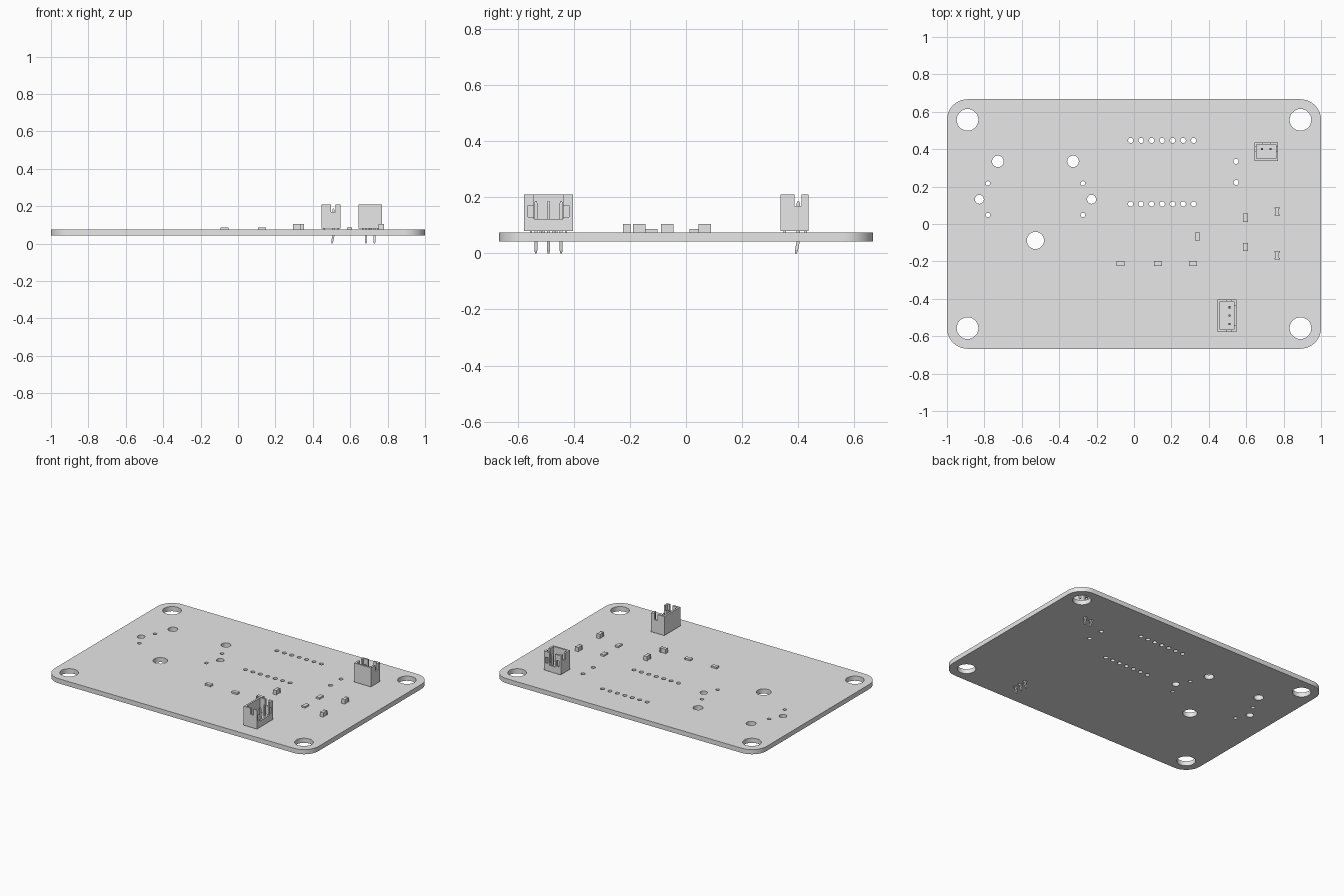
import bpy, bmesh
from math import pi, sin, cos
from mathutils import Matrix, Vector

cube = bpy.data.objects.get("Cube")
if cube:
    bpy.data.objects.remove(cube, do_unlink=True)

grey = bpy.data.materials.new("light grey")
grey.use_nodes = True
grey.diffuse_color = (0.8, 0.8, 0.8, 1)
grey.node_tree.nodes["Principled BSDF"].inputs["Base Color"].default_value = (0.8, 0.8, 0.8, 1)

BOTTOM, TOP = 0.043, 0.075


def link(name, mesh):
    obj = bpy.data.objects.new(name, mesh)
    bpy.context.collection.objects.link(obj)
    mesh.materials.clear()
    mesh.materials.append(grey)
    return obj


def add_box(bm, low, high):
    low, high = Vector(low), Vector(high)
    matrix = Matrix.Translation((low + high) / 2) @ Matrix.Diagonal((*(high - low), 1))
    bmesh.ops.create_cube(bm, size=1, matrix=matrix)


def boxes(name, spans):
    bm = bmesh.new()
    for low, high in spans:
        add_box(bm, low, high)
    mesh = bpy.data.meshes.new(name)
    bm.to_mesh(mesh)
    bm.free()
    return link(name, mesh)


def arc(x, y, r, start, end, steps):
    return [(x + r * cos(start + (end - start) * i / steps),
             y + r * sin(start + (end - start) * i / steps)) for i in range(steps + 1)]


def baked(obj):
    bpy.context.view_layer.update()
    return bpy.data.meshes.new_from_object(obj.evaluated_get(bpy.context.evaluated_depsgraph_get()))


def board(loops):
    # Outline and hole loops filled as one flat shape and extruded
    curve = bpy.data.curves.new("board_outline", "CURVE")
    curve.dimensions, curve.fill_mode = "2D", "BOTH"
    curve.extrude = (TOP - BOTTOM) / 2
    for loop in loops:
        spline = curve.splines.new("POLY")
        spline.points.add(len(loop) - 1)
        for point, (x, y) in zip(spline.points, loop):
            point.co = (x, y, 0, 1)
        spline.use_cyclic_u = True
    helper = bpy.data.objects.new("board_outline", curve)
    bpy.context.collection.objects.link(helper)
    mesh = baked(helper)
    bpy.data.objects.remove(helper, do_unlink=True)
    bm = bmesh.new()
    bm.from_mesh(mesh)
    bmesh.ops.remove_doubles(bm, verts=bm.verts, dist=0.0001)
    bmesh.ops.translate(bm, verts=bm.verts, vec=(0, 0, (TOP + BOTTOM) / 2))
    bmesh.ops.recalc_face_normals(bm, faces=bm.faces)
    bm.to_mesh(mesh)
    bm.free()
    obj = link("circuit_board", mesh)
    bpy.ops.object.select_all(action="DESELECT")
    obj.select_set(True)
    bpy.context.view_layer.objects.active = obj
    bpy.ops.object.shade_smooth_by_angle(angle=pi / 6)


def connector(name, x, y, turn, pins):
    # Local frame: pins run along x, the slotted wall faces +y
    half, depth, wall, base, top = 0.0415 + 0.0225 * (pins - 1), 0.05, 0.012, 0.08, 0.21
    place = Matrix.Translation((x, y, 0)) @ Matrix.Rotation(turn, 4, "Z")
    opening = 0.01 + 0.021 * (pins - 1) - 0.01 * (3 - pins)
    cutters = [
        ((wall - half, wall - depth, 0.11), (half - wall, depth - wall, 0.3)),   # cavity
        ((-opening, 0, 0.122), (opening, 0.1, 0.3)),                             # key opening
        ((-0.2, 0, 0.168), (0.2, 0.025, 0.3)),                                   # end notches
    ]
    for s in (-1, 1):                                                            # windows
        centre = s * (half - 0.023)
        cutters.append(((centre - 0.01, 0.02, 0.13), (centre + 0.01, 0.1, 0.171)))
    housing = boxes(name + "_housing", [((-half, -depth, base), (half, depth, top))])
    helpers = []
    for span in cutters:
        cutter = boxes("cutter", [span])
        cutter.hide_render = True
        helpers.append(cutter)
        mod = housing.modifiers.new("cut", "BOOLEAN")
        mod.operation, mod.solver, mod.object = "DIFFERENCE", "EXACT", cutter
    mesh = baked(housing)
    housing.modifiers.clear()
    housing.data = mesh
    for cutter in helpers:
        bpy.data.objects.remove(cutter, do_unlink=True)
    housing.matrix_world = place

    # Pins with pointed tops and slightly kinked tails
    row = [(i - (pins - 1) / 2) * 0.045 for i in range(pins)]
    path = [(0, -0.008, 0.003), (0.012, -0.006, 0.0055), (BOTTOM, 0, 0.0055),
            (0.178, 0, 0.0055), (0.187, 0, 0.003)]
    bm = bmesh.new()
    for px in row:
        rings = [[bm.verts.new((px + r * cx, 0.013 + dy + r * cy, z))
                  for cx, cy in ((-1, -1), (1, -1), (1, 1), (-1, 1))] for z, dy, r in path]
        for a, b in zip(rings, rings[1:]):
            for k in range(4):
                n = (k + 1) % 4
                bm.faces.new((a[k], a[n], b[n], b[k]))
        bm.faces.new(rings[0][::-1])
        bm.faces.new(rings[-1])
    mesh = bpy.data.meshes.new(name + "_pins")
    bm.to_mesh(mesh)
    bm.free()
    link(name + "_pins", mesh).matrix_world = place

    # Small feet hold the housing off the board
    feet = boxes(name + "_feet", [((px + s * 0.017 - 0.004, e - 0.004, TOP - 0.001),
                                   (px + s * 0.017 + 0.004, e + 0.004, base + 0.001))
                                  for px in row for s in (-1, 1) for e in (-0.035, 0.04)])
    feet.matrix_world = place
    return [place @ Vector((px, 0.013, 0)) for px in row]


def chip(name, x, y, turn, height, waist):
    # Two end terminals around a slightly smaller body
    a, b = 0.022, 0.0135
    spans = [((-0.015, -b + waist, TOP), (0.015, b - waist, TOP + height - waist / 4))]
    for s in (-1, 1):
        ends = sorted((s * 0.015, s * a))
        spans.append(((ends[0], -b, TOP), (ends[1], b, TOP + height)))
    obj = boxes(name, spans)
    obj.matrix_world = Matrix.Translation((x, y, 0)) @ Matrix.Rotation(turn, 4, "Z")


# Pin connectors
pin_spots = connector("three_pin_connector", 0.497, -0.49, -pi / 2, 3)
pin_spots += connector("two_pin_connector", 0.707, 0.387, 0, 2)

# Board with rounded corners and drilled holes
holes = [(sx * 0.89, sy * 0.557, 0.058) for sx in (-1, 1) for sy in (-1, 1)]
holes += [(-0.527, -0.088, 0.046), (0.546, 0.335, 0.014), (0.546, 0.222, 0.014)]
for s in (-1, 1):
    holes += [(-0.527 + s * 0.201, 0.335, 0.031), (-0.527 + s * 0.3, 0.132, 0.024)]
    holes += [(-0.527 + s * 0.254, hy, 0.012) for hy in (0.048, 0.217)]
holes += [(-0.018 + i * 0.0562, hy, 0.014) for i in range(7) for hy in (0.107, 0.447)]
holes += [(p.x, p.y, 0.014) for p in pin_spots]
outline = []
for i, (sx, sy) in enumerate(((1, 1), (-1, 1), (-1, -1), (1, -1))):
    outline += arc(sx * 0.89, sy * 0.557, 0.11, i * pi / 2, (i + 1) * pi / 2, 10)
board([outline] + [arc(x, y, r, 0, 2 * pi, 28)[:-1] for x, y, r in holes])

# Surface-mounted parts
for i, (x, y, turn) in enumerate(((0.316, -0.211, 0), (0.34, -0.067, pi / 2),
                                  (0.766, 0.067, pi / 2), (0.766, -0.167, pi / 2))):
    chip(f"capacitor_{i + 1}", x, y, turn, 0.03, 0.003)
for i, (x, y, turn) in enumerate(((-0.072, -0.211, 0), (0.129, -0.211, 0),
                                  (0.597, 0.034, pi / 2), (0.597, -0.123, pi / 2))):
    chip(f"resistor_{i + 1}", x, y, turn, 0.011, 0.0005)
